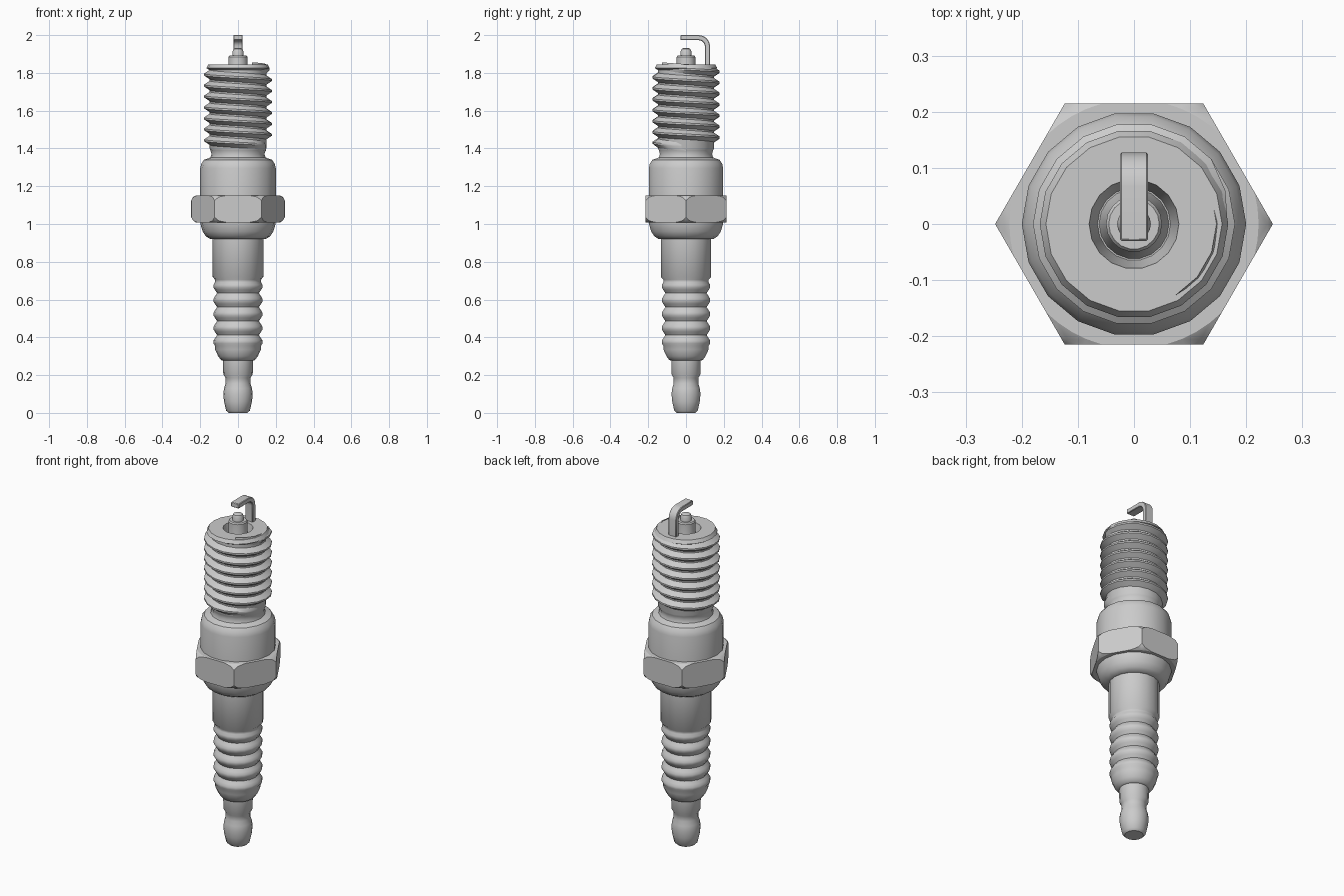
import bpy, bmesh, math
from math import pi, cos, sin

if "Cube" in bpy.data.objects:
    bpy.data.objects.remove(bpy.data.objects["Cube"])

SIDES = 18


def finish(name, bm, angle=35):
    bmesh.ops.recalc_face_normals(bm, faces=bm.faces[:])
    me = bpy.data.meshes.new(name)
    bm.to_mesh(me)
    bm.free()
    ob = bpy.data.objects.new(name, me)
    bpy.context.collection.objects.link(ob)
    bpy.ops.object.select_all(action='DESELECT')
    ob.select_set(True)
    bpy.context.view_layer.objects.active = ob
    if angle:
        bpy.ops.object.shade_smooth_by_angle(angle=math.radians(angle))
    return ob


def lathe(name, profile, sides=SIDES, angle=35):
    """Revolve (radius, z) points about z and cap both ends."""
    bm = bmesh.new()
    rings = [[bm.verts.new((r * cos(2 * pi * i / sides), r * sin(2 * pi * i / sides), z))
              for i in range(sides)] for r, z in profile]
    for a, b in zip(rings, rings[1:]):
        for i in range(sides):
            j = (i + 1) % sides
            bm.faces.new((a[i], a[j], b[j], b[i]))
    bm.faces.new(rings[0])
    bm.faces.new(rings[-1])
    return finish(name, bm, angle)


# Terminal cap at the bottom
lathe("terminal", [(.05, 0), (.063, .012), (.074, .06), (.078, .10), (.074, .13), (.066, .155),
                   (.066, .185), (.078, .205), (.079, .285)])

# Ribbed insulator
ribs = []
for k in range(5):
    z = .375 + .074 * k
    ribs += [(.122, z - .02), (.13, z - .007), (.13, z + .007), (.122, z + .02), (.111, z + .037)]
lathe("insulator", [(.075, .275), (.09, .28), (.105, .30), (.121, .335)] + ribs[:-1] +
      [(.121, .705), (.135, .72), (.135, .94)], angle=50)

# Metal shell, lower collar and upper barrel, with the threaded core and firing-end bore
lathe("shell", [(.13, .92), (.148, .921), (.170, .935), (.187, .96), (.199, 1.0), (.2, 1.02),
                (.2, 1.295), (.194, 1.32), (.180, 1.34), (.146, 1.352), (.140, 1.37), (.146, 1.39),
                (.15, 1.40), (.15, 1.815), (.168, 1.825), (.157, 1.845), (.08, 1.845), (.065, 1.76)])

# Hexagon with turned chamfers on its corners
hexa = lathe("hex_nut", [(.2475, 1.008), (.2475, 1.152)], sides=6, angle=0)
cutter = lathe("hex_chamfer_cutter", [(.214, 1.0), (.222, 1.008), (.238, 1.018), (.25, 1.04),
                                      (.25, 1.12), (.238, 1.142), (.222, 1.152), (.214, 1.16)], sides=48)
cutter.hide_render = True
cutter.hide_viewport = True
mod = hexa.modifiers.new("chamfer", 'BOOLEAN')
mod.operation = 'INTERSECT'
mod.solver = 'EXACT'
mod.object = cutter

# Screw thread: one helical ridge, faded out at both ends
bm = bmesh.new()
pitch, turns, z0, root, crest = .058, 7.2, 1.385, .147, .18
steps = int(turns * SIDES)
prev = None
for s in range(steps + 1):
    a = 2 * pi * s / SIDES
    fade = min(1, s / 5, (steps - s) / 5)
    rc = root + (crest - root) * fade
    row = [bm.verts.new((r * cos(-a), r * sin(-a), z0 + pitch * (s / SIDES + f)))
           for r, f in ((root, .04), (rc, .42), (rc, .58), (root, .96))]
    if prev:
        for i in range(4):
            j = (i + 1) % 4
            bm.faces.new((prev[i], prev[j], row[j], row[i]))
    else:
        bm.faces.new(row)
    prev = row
bm.faces.new(prev)
finish("thread", bm)

# Ceramic nose and centre electrode
lathe("ceramic_nose", [(.064, 1.75), (.05, 1.83), (.05, 1.885), (.045, 1.892), (.02, 1.892)])
lathe("centre_electrode", [(.03, 1.88), (.03, 1.912), (.024, 1.926), (.012, 1.932)])

# Bent ground electrode: flat strip swept along an L path
t, R, cy, cz = .027, .06, .067, 1.94
path = [(.127, 1.835, 0)]
path += [(cy + R * cos(pi / 2 * k / 6), cz + R * sin(pi / 2 * k / 6), pi / 2 * k / 6) for k in range(7)]
path += [(-.03, 2.0, pi / 2)]
bm = bmesh.new()
prev = None
for y, z, a in path:
    yi, zi = y - t * cos(a), z - t * sin(a)
    row = [bm.verts.new(p) for p in ((-.025, y, z), (.025, y, z), (.025, yi, zi), (-.025, yi, zi))]
    if prev:
        for i in range(4):
            j = (i + 1) % 4
            bm.faces.new((prev[i], prev[j], row[j], row[i]))
    else:
        bm.faces.new(row)
    prev = row
bm.faces.new(prev)
strap = finish("ground_electrode", bm)
bev = strap.modifiers.new("soft_edges", 'BEVEL')
bev.width = .003
bev.limit_method = 'ANGLE'
